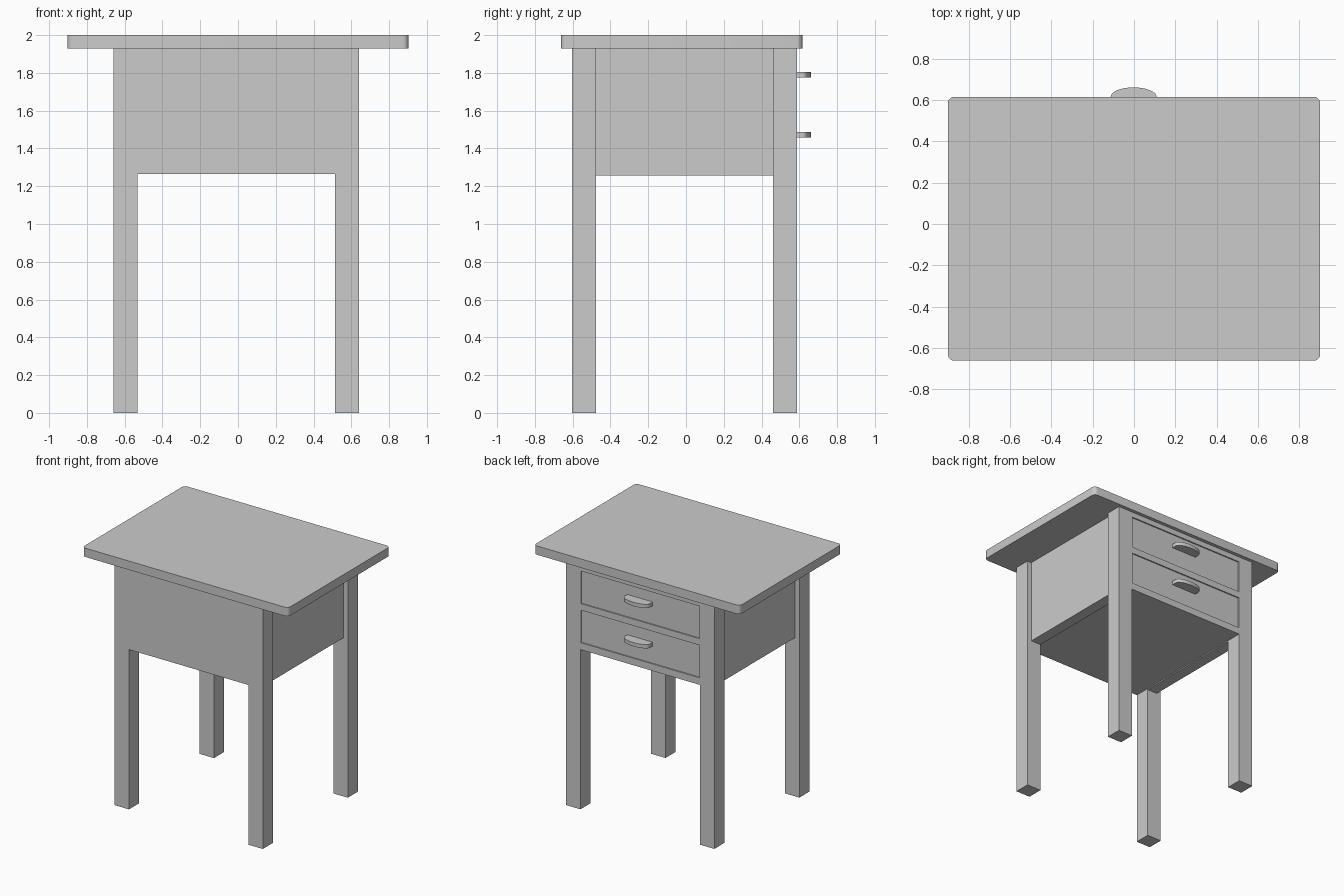
import bpy, bmesh, math

if "Cube" in bpy.data.objects:
    bpy.data.objects.remove(bpy.data.objects["Cube"])

CX = -0.01                      # centre of the leg frame
OUT, INN = 0.65, 0.523          # outer and inner half widths of the frame
FRONT, FRONT_IN, BACK_IN, BACK = -0.603, -0.476, 0.46, 0.588
APRON, TOP_UNDER = 1.265, 1.93


def prism(name, pts, to3d, vec):
    """Extrude a closed 2D profile along vec."""
    bm = bmesh.new()
    face = bm.faces.new([bm.verts.new(to3d(a, b)) for a, b in pts])
    ext = bmesh.ops.extrude_face_region(bm, geom=[face])
    bmesh.ops.translate(bm, vec=vec, verts=[g for g in ext["geom"] if isinstance(g, bmesh.types.BMVert)])
    bmesh.ops.recalc_face_normals(bm, faces=bm.faces)
    me = bpy.data.meshes.new(name)
    bm.to_mesh(me)
    bm.free()
    ob = bpy.data.objects.new(name, me)
    bpy.context.collection.objects.link(ob)
    return ob


def box(name, x0, x1, y0, y1, z0, z1):
    return prism(name, [(x0, y0), (x1, y0), (x1, y1), (x0, y1)],
                 lambda a, b: (a, b, z0), (0, 0, z1 - z0))


def leg_frame(name, y0, y1):
    """Two legs joined by a flush apron, as one board."""
    half = [(INN, APRON), (INN, 0), (OUT, 0), (OUT, TOP_UNDER)]
    pts = [(CX + x, z) for x, z in half] + [(CX - x, z) for x, z in reversed(half)]
    return prism(name, pts, lambda a, b: (a, y0, b), (0, y1 - y0, 0))


def smooth(ob):
    bpy.context.view_layer.objects.active = ob
    bpy.ops.object.select_all(action='DESELECT')
    ob.select_set(True)
    bpy.ops.object.shade_smooth_by_angle(angle=math.radians(35))


# Table top with rounded corners
r = 0.03
outline = []
for i, (x, y) in enumerate([(0.902 - r, 0.616 - r), (-0.902 + r, 0.616 - r),
                            (-0.902 + r, -0.662 + r), (0.902 - r, -0.662 + r)]):
    for k in range(6):
        t = math.radians(90 * i + 18 * k)
        outline.append((x + r * math.cos(t), y + r * math.sin(t)))
smooth(prism("table_top", outline, lambda a, b: (a, b, TOP_UNDER), (0, 0, 2 - TOP_UNDER)))

# Front and back leg frames
leg_frame("front_frame", FRONT, FRONT_IN)
back = leg_frame("back_frame", BACK_IN, BACK)

# Recessed side panels and cabinet body
for side, s in (("left", -1), ("right", 1)):
    xs = sorted((CX + s * INN, CX + s * 0.612))
    box(side + "_panel", *xs, FRONT_IN, BACK_IN, 1.256, TOP_UNDER)
box("cabinet_body", CX - INN, CX + INN, FRONT_IN, BACK_IN, APRON, TOP_UNDER)

# Drawers: shallow openings, fronts and half-oval pulls
for label, z0, z_pull in (("upper", 1.63, 1.776), ("lower", 1.32, 1.457)):
    z1 = z0 + 0.258
    cutter = box(label + "_opening_cutter", CX - 0.52, CX + 0.52, BACK - 0.03, BACK + 0.05, z0, z1)
    cutter.hide_render = True
    cutter.display_type = 'WIRE'
    cutter.hide_set(True)
    mod = back.modifiers.new(label + "_opening", 'BOOLEAN')
    mod.object = cutter
    mod.operation = 'DIFFERENCE'
    mod.solver = 'EXACT'
    box(label + "_drawer_front", CX - 0.52, CX + 0.52, BACK - 0.03, BACK - 0.01, z0, z1)

    arc = [(0.111 * math.cos(math.pi * k / 20) - 0.002, 0.617 + 0.045 * math.sin(math.pi * k / 20))
           for k in range(21)]
    pts = [(0.109, BACK - 0.01)] + arc + [(-0.113, BACK - 0.01)]
    smooth(prism(label + "_drawer_pull", pts, lambda a, b: (a, b, z_pull), (0, 0, 0.03)))
